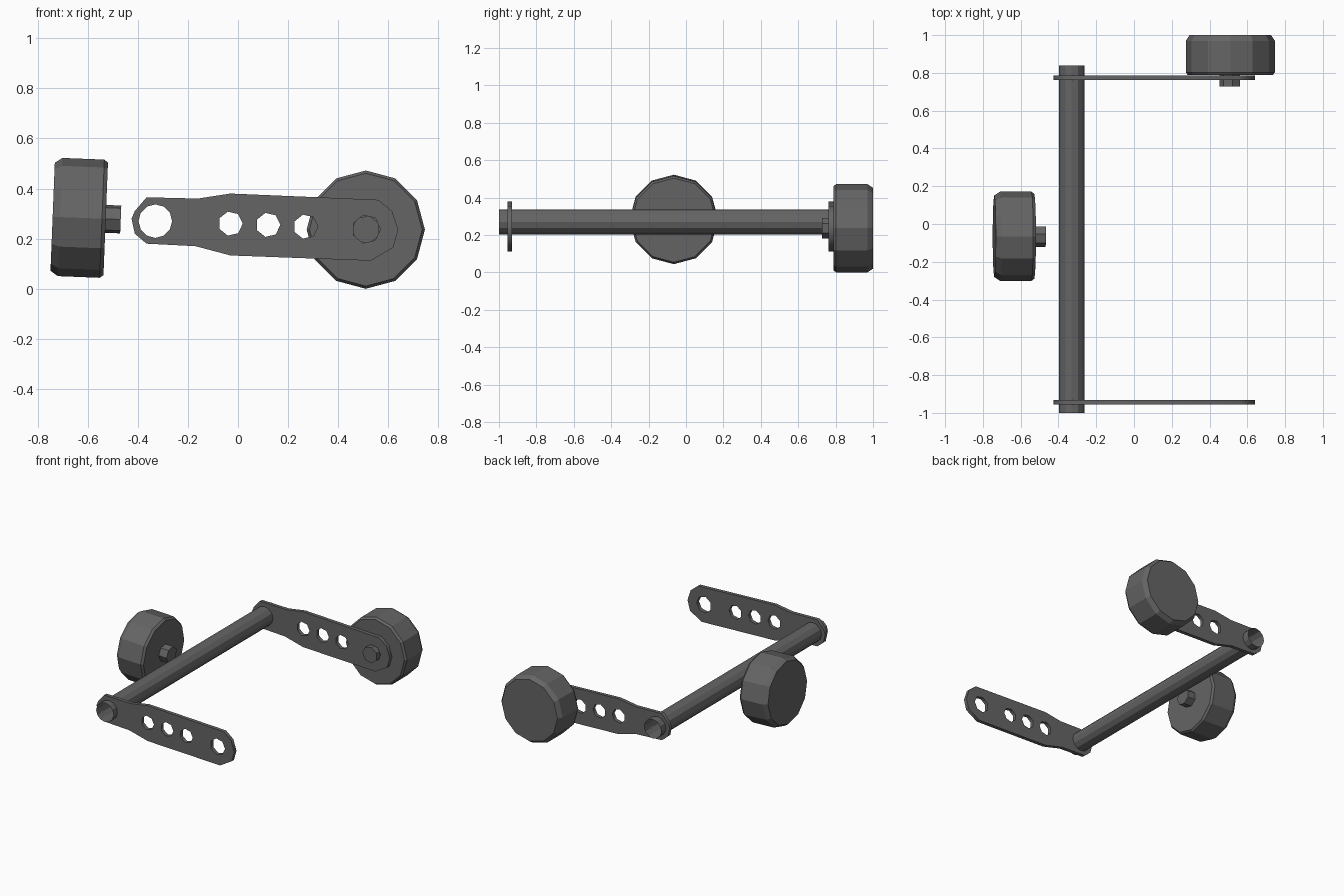
import bpy, bmesh
from math import cos, sin, pi
from mathutils import Vector

if "Cube" in bpy.data.objects:
    bpy.data.objects.remove(bpy.data.objects["Cube"])

# Dark grey finish shared by every part
dark = bpy.data.materials.new("dark_grey")
dark.diffuse_color = (0.13, 0.13, 0.13, 1)
dark.use_nodes = True
dark.node_tree.nodes["Principled BSDF"].inputs["Base Color"].default_value = dark.diffuse_color


def add_object(name, mesh):
    obj = bpy.data.objects.new(name, mesh)
    bpy.context.scene.collection.objects.link(obj)
    return obj


def ring(x, z, r, sides):
    return [(x + r * cos(2 * pi * i / sides), z + r * sin(2 * pi * i / sides)) for i in range(sides)]


def lathe(name, profile, sides, origin, axis, capped=True):
    """Turn (radius, height) points round an axis, with flat end caps if asked."""
    bm = bmesh.new()
    rings = []
    for r, h in profile:
        rings.append([bm.verts.new((x, y, h)) for x, y in ring(0, 0, r, sides)])
    for a, b in zip(rings, rings[1:]):
        for i in range(sides):
            j = (i + 1) % sides
            bm.faces.new((a[i], a[j], b[j], b[i]))
    if capped:
        bm.faces.new(rings[0][::-1])
        bm.faces.new(rings[-1])
    mesh = bpy.data.meshes.new(name)
    bm.to_mesh(mesh)
    bm.free()
    mesh.materials.append(dark)
    obj = add_object(name, mesh)
    obj.location = origin
    obj.rotation_euler = Vector(axis).to_track_quat('Z', 'Y').to_euler()


# Hollow cross tube, open at both ends
lathe("cross_tube", [(0.067, 0), (0.067, 1.84)], 12, (-0.33, -1.0, 0.27), (0, 1, 0), capped=False)

# Flat arms with drilled holes
OUTLINE = [(-0.425, 0.28), (-0.412, 0.31), (-0.365, 0.365), (-0.16, 0.36), (-0.03, 0.38),
           (0.56, 0.355), (0.615, 0.31), (0.64, 0.235), (0.62, 0.165), (0.53, 0.112),
           (-0.03, 0.133), (-0.17, 0.17), (-0.365, 0.18), (-0.412, 0.22)]
HOLES = [ring(-0.33, 0.27, 0.067, 12), ring(-0.03, 0.26, 0.049, 7), ring(0.12, 0.255, 0.049, 7),
         ring(0.27, 0.248, 0.049, 7), ring(0.512, 0.238, 0.057, 7)]


def arm(name, y):
    curve = bpy.data.curves.new(name + "_profile", 'CURVE')
    curve.dimensions = '2D'
    curve.fill_mode = 'BOTH'
    curve.extrude = 0.0125
    for loop in [OUTLINE] + HOLES:
        spline = curve.splines.new('POLY')
        spline.points.add(len(loop) - 1)
        for p, (x, z) in zip(spline.points, loop):
            p.co = (x, z, 0, 1)
        spline.use_cyclic_u = True
    temp = add_object(name + "_temp", curve)
    graph = bpy.context.evaluated_depsgraph_get()
    mesh = bpy.data.meshes.new_from_object(temp.evaluated_get(graph))
    bpy.data.objects.remove(temp)
    mesh.materials.clear()
    mesh.materials.append(dark)
    obj = add_object(name, mesh)
    obj.rotation_euler = (pi / 2, 0, 0)
    obj.location = (0, y, 0)


arm("front_arm", -0.943)
arm("back_arm", 0.775)

# Chamfered wheels, each with a short axle stub
WHEEL = [(0.225, 0), (0.236, 0.015), (0.236, 0.182), (0.216, 0.212)]
for side, origin, axis in (("back", (0.51, 0.788, 0.236), (0, 1, 0)),
                           ("left", (-0.528, -0.065, 0.279), (-1, 0, 0.04))):
    lathe(side + "_wheel", WHEEL, 12, origin, axis)
    lathe(side + "_axle_stub", [(0.057, -0.06), (0.057, 0.01)], 7, origin, axis)
